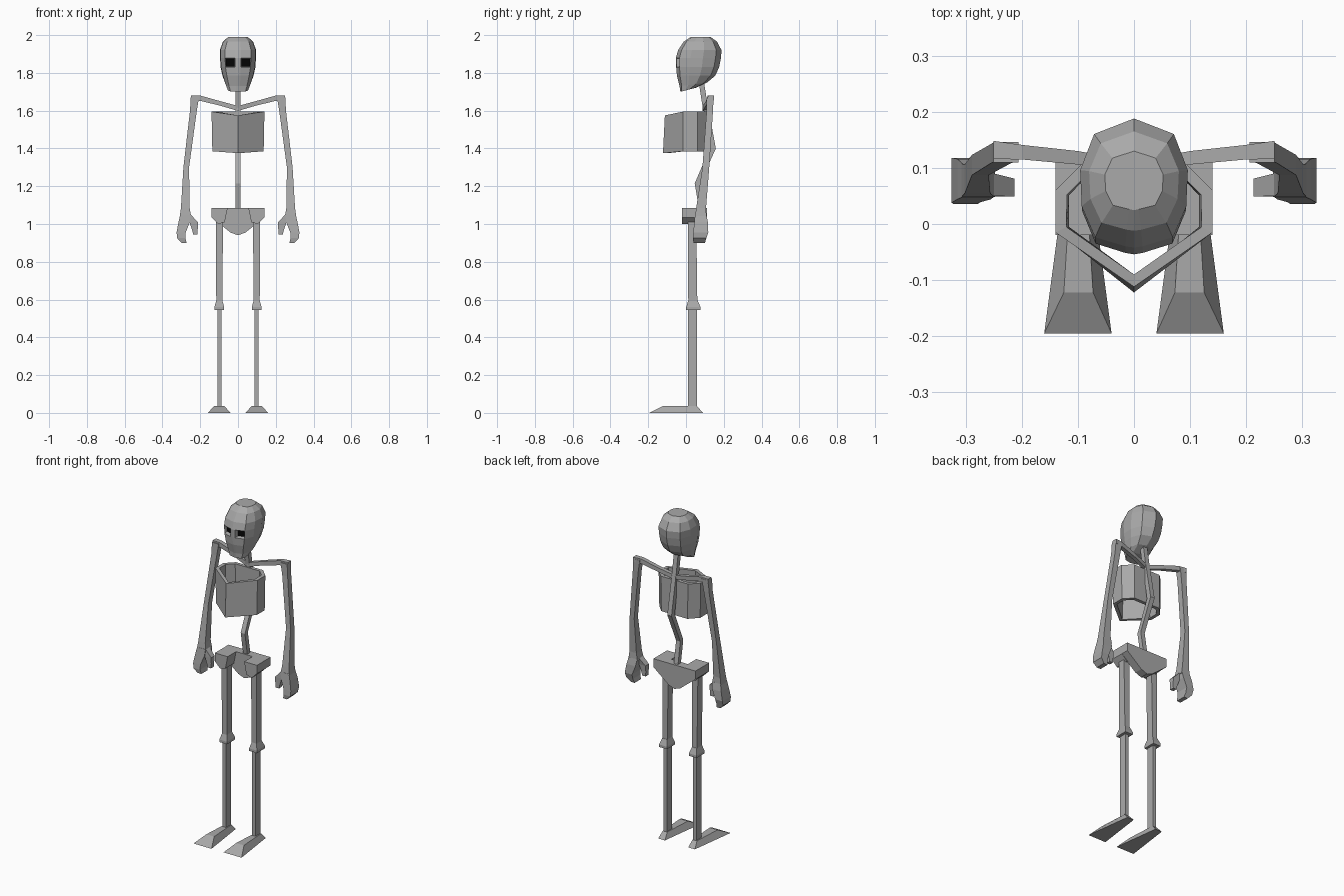
import bpy, bmesh
from mathutils import Vector

if "Cube" in bpy.data.objects:
    bpy.data.objects.remove(bpy.data.objects["Cube"], do_unlink=True)


def material(name, value):
    m = bpy.data.materials.new(name)
    m.use_nodes = True
    col = (value, value, value, 1)
    m.diffuse_color = col
    m.node_tree.nodes["Principled BSDF"].inputs["Base Color"].default_value = col
    return m


bone = material("bone grey", 0.4)
black = material("socket black", 0.002)


def finish(name, bm, mirror=False):
    bmesh.ops.recalc_face_normals(bm, faces=bm.faces)
    me = bpy.data.meshes.new(name)
    bm.to_mesh(me)
    bm.free()
    me.materials.append(bone)
    me.materials.append(black)
    ob = bpy.data.objects.new(name, me)
    bpy.context.collection.objects.link(ob)
    if mirror:
        mod = ob.modifiers.new("mirror", "MIRROR")
        mod.use_mirror_merge = False
    return ob


def skin(bm, rings, capped=True):
    """Join rings of points with quads; returns rows of faces."""
    vs = [[bm.verts.new(p) for p in r] for r in rings]
    n = len(vs[0])
    rows = [[bm.faces.new((a[i], a[(i + 1) % n], b[(i + 1) % n], b[i])) for i in range(n)]
            for a, b in zip(vs, vs[1:])]
    if capped:
        bm.faces.new(vs[0])
        bm.faces.new(vs[-1])
    return rows


SQUARE = ((-1, -1), (1, -1), (1, 1), (-1, 1))


def limb(name, sections, mirror=True, sideways=False):
    """Square bar through (centre x, y, z, half width, half depth)."""
    bm = bmesh.new()
    rings = []
    for x, y, z, a, b in sections:
        if sideways:
            rings.append([(x, y + u * a, z + v * b) for u, v in SQUARE])
        else:
            rings.append([(x + u * a, y + v * b, z) for u, v in SQUARE])
    skin(bm, rings)
    return finish(name, bm, mirror)


# Skull: rings of half width, front and back depth; one row carries the sockets
SHAPE = ((0, 0), (.16, .01), (.72, .08), (.97, .32), (1, .6), (.74, .88), (0, 1))
LEVELS = ((1.70, .055, -.03, .05), (1.73, .066, -.034, .11), (1.785, .082, -.048, .155),
          (1.83, .092, -.052, .175), (1.878, .095, -.054, .185), (1.92, .096, -.042, .188),
          (1.965, .08, -.012, .165), (1.99, .052, .025, .13))
bm = bmesh.new()
rings = []
for z, w, front, back in LEVELS:
    half = [(w * u, front + (back - front) * v) for u, v in SHAPE]
    full = half + [(-x, y) for x, y in half[-2:0:-1]]
    # the jaw rises towards the back of the head
    lift = max(0, 1.76 - z) * .6
    rings.append([(x, y, z + lift * max(0, y + .03) / .14) for x, y in full])
rows = skin(bm, rings)
top = max(bm.faces, key=lambda f: f.calc_center_median().z)
bmesh.ops.poke(bm, faces=[top], offset=.01)
sockets = [rows[3][1], rows[3][10]]
bmesh.ops.inset_individual(bm, faces=sockets, thickness=.006)
for f in sockets:
    f.material_index = 1
    for e in f.edges:
        for g in e.link_faces:
            if g.calc_area() < .0008:
                g.material_index = 1 if g in sockets else 0
    bmesh.ops.translate(bm, verts=f.verts, vec=(0, .022, 0))
finish("skull", bm)

# Neck and spine
limb("neck", ((0, .08, 1.76, .014, .014), (0, .105, 1.6, .014, .014)), False)
limb("spine", ((0, .105, 1.62, .014, .012), (0, .142, 1.4, .014, .016),
               (0, .06, 1.215, .014, .014), (0, .09, 1.04, .014, .014)), False)

# Ribcage: open shell with a pointed front
outline = ((0, -.112), (.14, -.015), (.14, .06), (.09, .11))
loop = list(outline) + [(-x, y) for x, y in outline[:0:-1]]
bm = bmesh.new()
skin(bm, [[(x * .97, y - .01 if y < -.1 else y, 1.385 if y > -.1 else 1.375) for x, y in loop],
          [(x, y, 1.595 if y > -.1 else 1.575) for x, y in loop]], capped=False)
ribs = finish("ribcage", bm)
mod = ribs.modifiers.new("thickness", "SOLIDIFY")
mod.thickness = .022
mod.offset = -1

# Shoulder bars
limb("collar_bone", ((0, .1, 1.612, .012, .013), (.1, .118, 1.64, .012, .012),
                     (.2, .128, 1.666, .013, .014), (.25, .132, 1.667, .016, .014)),
     sideways=True)

# Arms
limb("arm", ((.228, .128, 1.672, .022, .018), (.236, .126, 1.6, .018, .017),
             (.274, .105, 1.3, .015, .018), (.279, .08, 1.085, .023, .026),
             (.278, .078, 1.04, .03, .03)))
limb("fingers", ((.278, .078, 1.05, .028, .03), (.285, .08, 1.01, .03, .036),
                 (.301, .078, .955, .024, .04), (.3, .072, .925, .022, .036),
                 (.285, .07, .9, .013, .03)))
limb("thumb", ((.262, .07, 1.05, .012, .02), (.235, .065, 1.01, .022, .016),
               (.229, .064, .975, .016, .014), (.226, .064, .945, .011, .013)))

# Pelvis: tapering back plate with two forward hip blocks
plate = ((.14, 1.085), (.14, 1.035), (.09, .995), (.04, .955), (0, .94))
loop = list(plate) + [(-x, z) for x, z in plate[3::-1]]
bm = bmesh.new()
skin(bm, [[(x, .06, z) for x, z in loop], [(x, .11, z) for x, z in loop]])
finish("pelvis_plate", bm)
block = ((.055, 1.085), (.14, 1.085), (.14, 1.035), (.105, 1.0), (.07, 1.01))
bm = bmesh.new()
skin(bm, [[(x, y, z) for x, z in block] for y in (-.02, .065)])
finish("hip_block", bm, True)

# Legs
limb("thigh", ((.098, .032, 1.04, .019, .022), (.099, .036, .585, .016, .024)))
limb("knee", ((.099, .037, .595, .016, .025), (.099, .039, .56, .026, .038),
              (.099, .039, .545, .026, .038)))
limb("shin", ((.098, .034, .56, .011, .024), (.098, .034, .03, .011, .024)))

# Feet: wedges spreading toward the toes
sole = [(.04, -.195, 0), (.16, -.195, 0), (.122, .09, 0), (.078, .09, 0)]
upper = [(.073, -.122, .037), (.125, -.122, .037), (.114, .057, .037), (.084, .057, .037)]
bm = bmesh.new()
skin(bm, [sole, upper])
finish("foot", bm, True)
